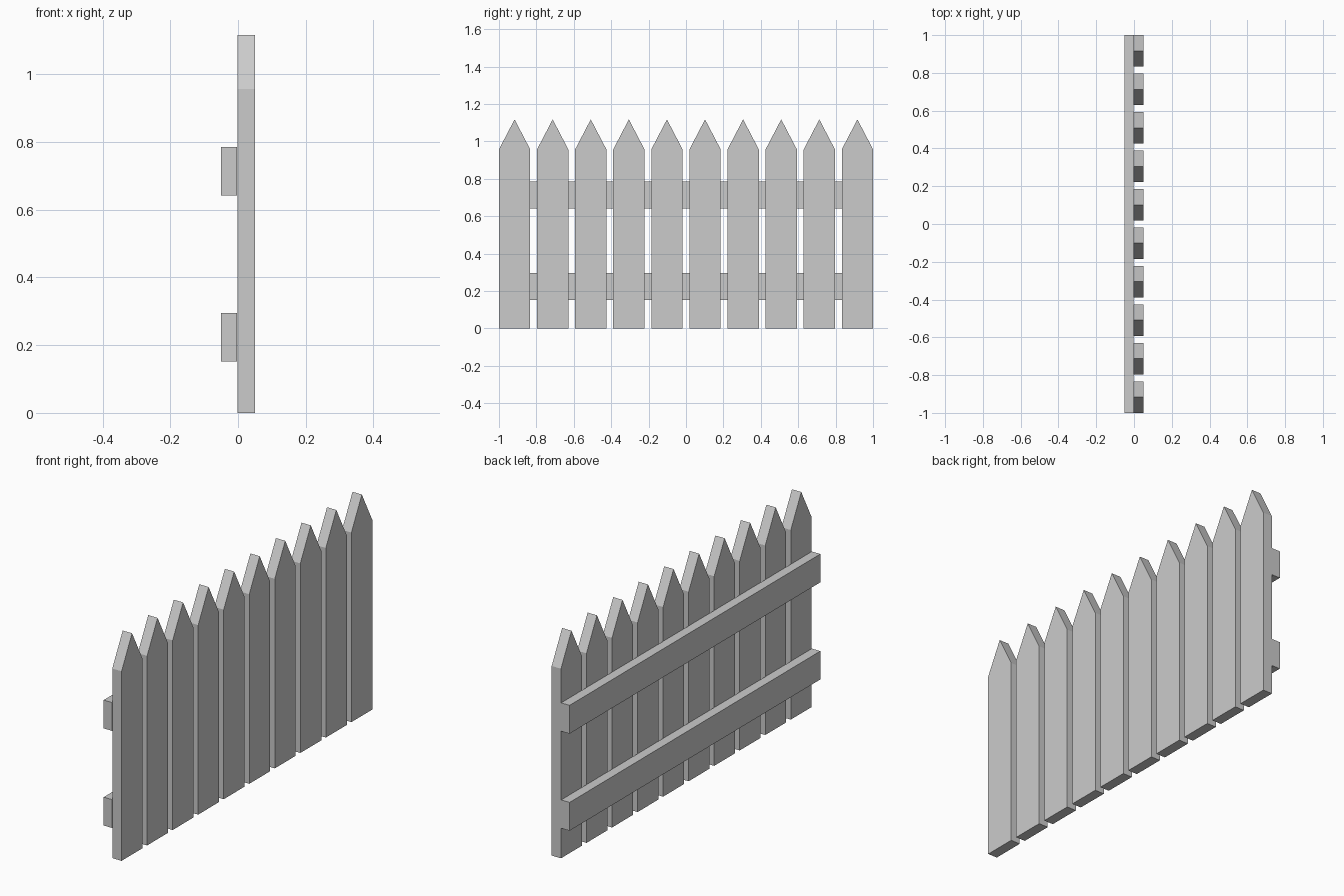
import bpy, bmesh

if "Cube" in bpy.data.objects:
    bpy.data.objects.remove(bpy.data.objects["Cube"])

COUNT = 10
WIDTH = 0.167
SHOULDER, TIP = 0.957, 1.117


def extrude_profile(name, yz, x0, x1):
    """Extrude a closed y-z profile along x into a solid."""
    bm = bmesh.new()
    face = bm.faces.new([bm.verts.new((x0, y, z)) for y, z in yz])
    res = bmesh.ops.extrude_face_region(bm, geom=[face])
    verts = [v for v in res["geom"] if isinstance(v, bmesh.types.BMVert)]
    bmesh.ops.translate(bm, verts=verts, vec=(x1 - x0, 0, 0))
    bmesh.ops.recalc_face_normals(bm, faces=bm.faces)
    mesh = bpy.data.meshes.new(name)
    bm.to_mesh(mesh)
    bm.free()
    obj = bpy.data.objects.new(name, mesh)
    bpy.context.collection.objects.link(obj)
    return obj


# Pointed pickets, evenly spaced along y and sharing one mesh
h = WIDTH / 2
picket = extrude_profile(
    "picket_1",
    [(-h, 0), (h, 0), (h, SHOULDER), (0, TIP), (-h, SHOULDER)],
    -0.002, 0.05)
first = -1 + h
pitch = -2 * first / (COUNT - 1)
picket.location.y = first
for i in range(1, COUNT):
    copy = picket.copy()
    copy.name = f"picket_{i + 1}"
    copy.location.y = first + i * pitch
    bpy.context.collection.objects.link(copy)

# Two horizontal rails behind the pickets
for name, z0, z1 in (("lower_rail", 0.152, 0.295), ("upper_rail", 0.642, 0.785)):
    extrude_profile(name, [(-1, z0), (1, z0), (1, z1), (-1, z1)], -0.05, -0.003)
